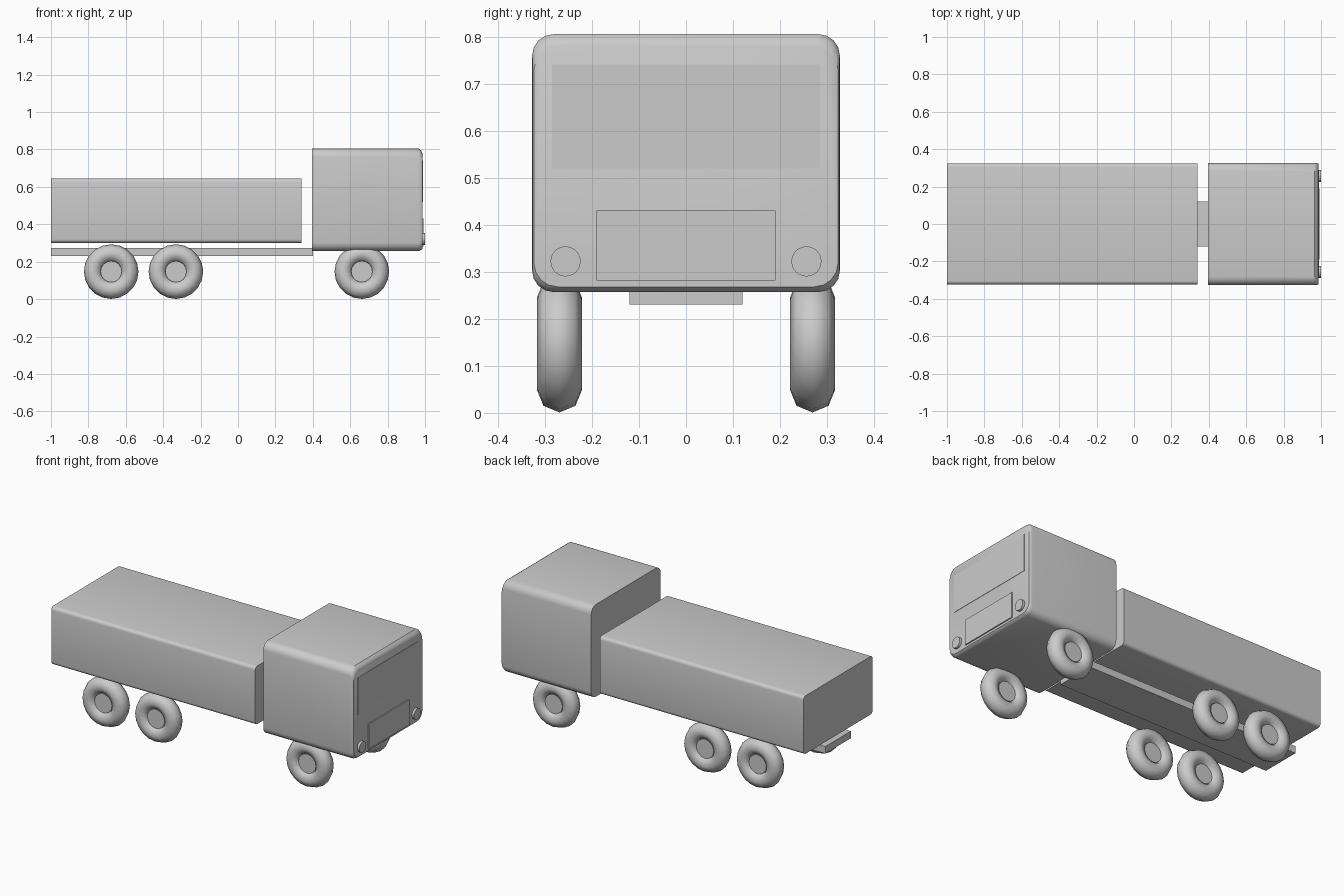
import bpy, bmesh
from math import radians, pi, sin, cos

if "Cube" in bpy.data.objects:
    bpy.data.objects.remove(bpy.data.objects["Cube"])


def smooth(obj, angle=35):
    bpy.ops.object.select_all(action='DESELECT')
    obj.select_set(True)
    bpy.context.view_layer.objects.active = obj
    bpy.ops.object.shade_smooth_by_angle(angle=radians(angle))


def ring(hy, z0, z1, r, steps):
    """Rounded rectangle in the y-z plane."""
    pts = []
    corners = [(hy - r, z1 - r), (-hy + r, z1 - r), (-hy + r, z0 + r), (hy - r, z0 + r)]
    for i, (cy, cz) in enumerate(corners):
        for s in range(steps + 1):
            a = pi / 2 * (i + s / steps)
            pts.append((cy + r * cos(a), cz + r * sin(a)))
    return pts


def loft(name, sections, steps=4):
    """Skin rounded rectangles given as (x, half width, z0, z1, radius)."""
    bm = bmesh.new()
    rings = [[bm.verts.new((x, y, z)) for y, z in ring(hy, z0, z1, r, steps)]
             for x, hy, z0, z1, r in sections]
    n = len(rings[0])
    for a, b in zip(rings, rings[1:]):
        for i in range(n):
            bm.faces.new((a[i], a[(i + 1) % n], b[(i + 1) % n], b[i]))
    bm.faces.new(rings[0])
    bm.faces.new(rings[-1])
    bmesh.ops.recalc_face_normals(bm, faces=bm.faces)
    me = bpy.data.meshes.new(name)
    bm.to_mesh(me)
    bm.free()
    obj = bpy.data.objects.new(name, me)
    bpy.context.collection.objects.link(obj)
    smooth(obj)
    return obj


def box(name, x0, x1, hy, z0, z1):
    bpy.ops.mesh.primitive_cube_add(size=1, location=((x0 + x1) / 2, 0, (z0 + z1) / 2))
    obj = bpy.context.object
    obj.name = name
    obj.scale = (x1 - x0, 2 * hy, z1 - z0)
    bpy.ops.object.transform_apply(location=False, rotation=False, scale=True)
    return obj


def cylinder(name, loc, r, depth, rot, sides):
    bpy.ops.mesh.primitive_cylinder_add(vertices=sides, radius=r, depth=depth,
                                        location=loc, rotation=rot)
    obj = bpy.context.object
    obj.name = name
    smooth(obj)


# Cargo body, chassis and cab
loft("cargo_body", [(-1, 0.324, 0.30, 0.645, 0.02), (0.34, 0.324, 0.30, 0.645, 0.02)])
box("chassis", -1, 0.40, 0.12, 0.23, 0.272)
loft("cab", [(0.395, 0.327, 0.257, 0.805, 0.045),
             (0.965, 0.327, 0.257, 0.805, 0.045),
             (0.979, 0.326, 0.262, 0.795, 0.047),
             (0.986, 0.323, 0.268, 0.78, 0.05)])

# Cab front details
box("windscreen", 0.97, 0.988, 0.285, 0.52, 0.74)
box("grille", 0.97, 0.993, 0.19, 0.281, 0.43)
for side, label in ((-1, "right"), (1, "left")):
    cylinder(f"headlight_{label}", (0.985, side * 0.256, 0.322), 0.032, 0.03, (0, pi / 2, 0), 24)

# Wheels: tyre and hub on three axles
for axle, x in (("front", 0.662), ("middle", -0.332), ("rear", -0.678)):
    for side, label in ((-1, "right"), (1, "left")):
        loc = (x, side * 0.269, 0.147)
        bpy.ops.mesh.primitive_torus_add(major_segments=20, minor_segments=8,
                                         major_radius=0.098, minor_radius=0.048,
                                         location=loc, rotation=(pi / 2, 0, 0))
        tyre = bpy.context.object
        tyre.name = f"tyre_{axle}_{label}"
        smooth(tyre, 60)
        cylinder(f"hub_{axle}_{label}", loc, 0.057, 0.054, (pi / 2, 0, 0), 16)
